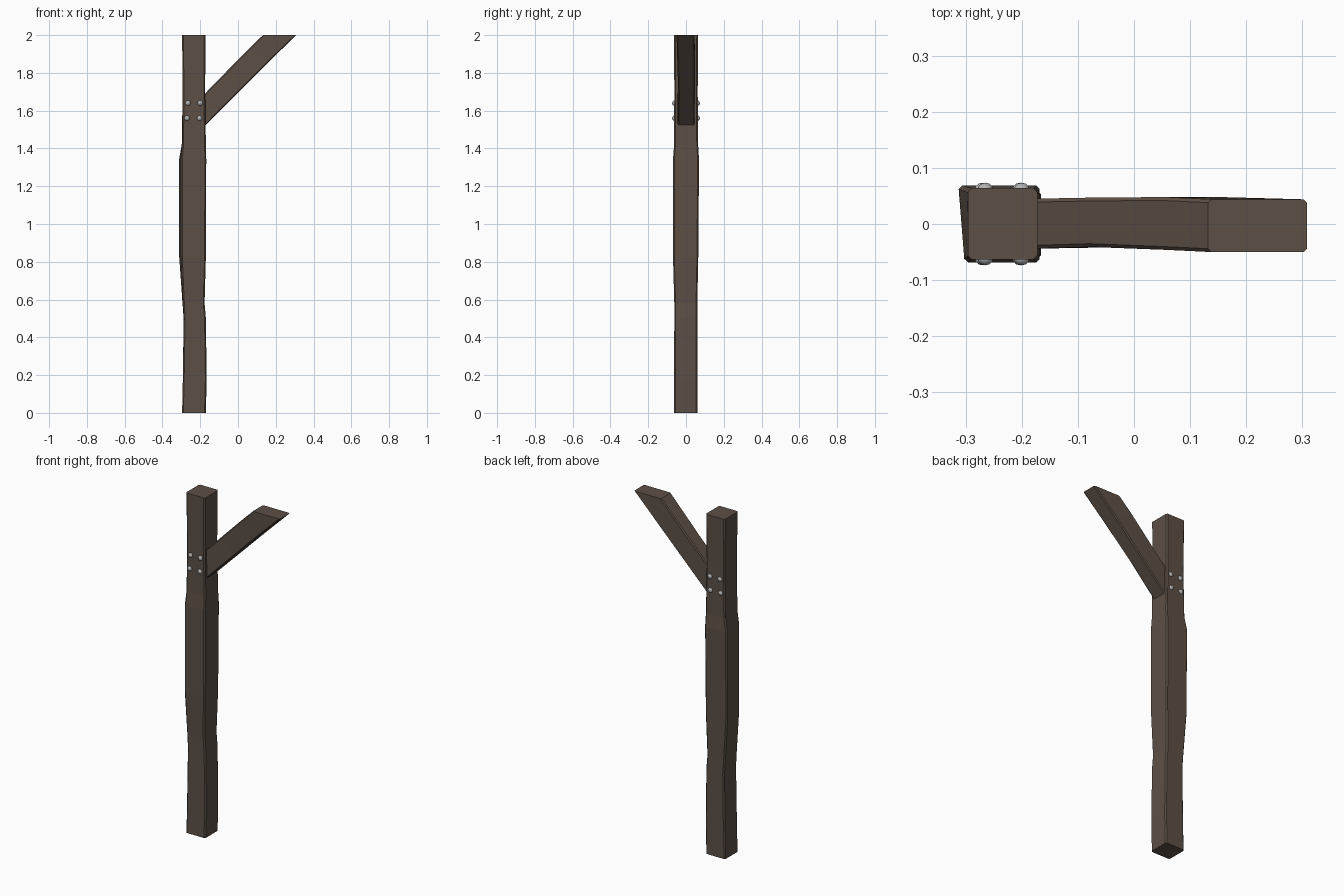
import bpy, bmesh
from mathutils import Vector

if "Cube" in bpy.data.objects:
    bpy.data.objects.remove(bpy.data.objects["Cube"])


def material(name, rgb):
    m = bpy.data.materials.new(name)
    m.diffuse_color = (*rgb, 1)
    m.use_nodes = True
    m.node_tree.nodes["Principled BSDF"].inputs["Base Color"].default_value = m.diffuse_color
    return m


wood = material("dark_wood", (0.108, 0.080, 0.062))
metal = material("nail_metal", (0.45, 0.45, 0.45))


def finish(name, bm, mat):
    bmesh.ops.recalc_face_normals(bm, faces=bm.faces)
    me = bpy.data.meshes.new(name)
    bm.to_mesh(me)
    bm.free()
    me.materials.append(mat)
    ob = bpy.data.objects.new(name, me)
    bpy.context.collection.objects.link(ob)
    return ob


def chamfer(corners, c):
    """Four corners -> eight points with cut corners."""
    pts = []
    for i, p in enumerate(corners):
        for q in (corners[i - 1], corners[(i + 1) % 4]):
            pts.append(p + (q - p).normalized() * c)
    return pts


def loft(name, sections, c):
    bm = bmesh.new()
    rings = [[bm.verts.new(p) for p in chamfer([Vector(v) for v in s], c)] for s in sections]
    for a, b in zip(rings, rings[1:]):
        for i in range(8):
            j = (i + 1) % 8
            bm.faces.new((a[i], a[j], b[j], b[i]))
    bm.faces.new(rings[0])
    bm.faces.new(rings[-1])
    return finish(name, bm, wood)


# Post: rough-hewn; z, left at front, left at back, right, front, back
levels = [
    (0.00, -0.296, -0.296, -0.170, -0.063, 0.060),
    (0.18, -0.292, -0.292, -0.166, -0.063, 0.060),
    (0.50, -0.287, -0.288, -0.170, -0.062, 0.060),
    (0.58, -0.291, -0.294, -0.177, -0.062, 0.060),
    (0.83, -0.302, -0.312, -0.170, -0.069, 0.065),
    (1.34, -0.302, -0.313, -0.168, -0.069, 0.069),
    (1.42, -0.295, -0.298, -0.170, -0.063, 0.064),
    (1.70, -0.293, -0.293, -0.174, -0.062, 0.062),
    (2.00, -0.296, -0.296, -0.172, -0.063, 0.064),
]
loft("post", [[(lf, f, z), (r, f, z), (r, b, z), (lb, b, z)]
              for z, lf, lb, r, f, b in levels], 0.007)

# Diagonal brace: lower x/z, upper x/z, front, back
steps = [
    (-0.180, 1.515, -0.180, 1.685, -0.044, 0.045),
    (0.000, 1.695, -0.080, 1.788, -0.041, 0.047),
    (0.160, 1.855, 0.050, 1.920, -0.046, 0.048),
    (0.308, 2.000, 0.132, 2.000, -0.050, 0.044),
]
loft("brace", [[(lx, f, lz), (ux, f, uz), (ux, b, uz), (lx, b, lz)]
               for lx, lz, ux, uz, f, b in steps], 0.006)

# Round nail heads on front and back
for side, label in ((-1, "front"), (1, "back")):
    for n, (x, z) in enumerate([(-0.265, 1.64), (-0.200, 1.64), (-0.270, 1.56), (-0.203, 1.56)]):
        bm = bmesh.new()
        bmesh.ops.create_uvsphere(bm, u_segments=12, v_segments=8, radius=0.014)
        ob = finish(f"nail_{label}_{n + 1}", bm, metal)
        ob.location = (x, side * 0.061, z)
        ob.scale = (1, 0.9, 1)
        for p in ob.data.polygons:
            p.use_smooth = True
